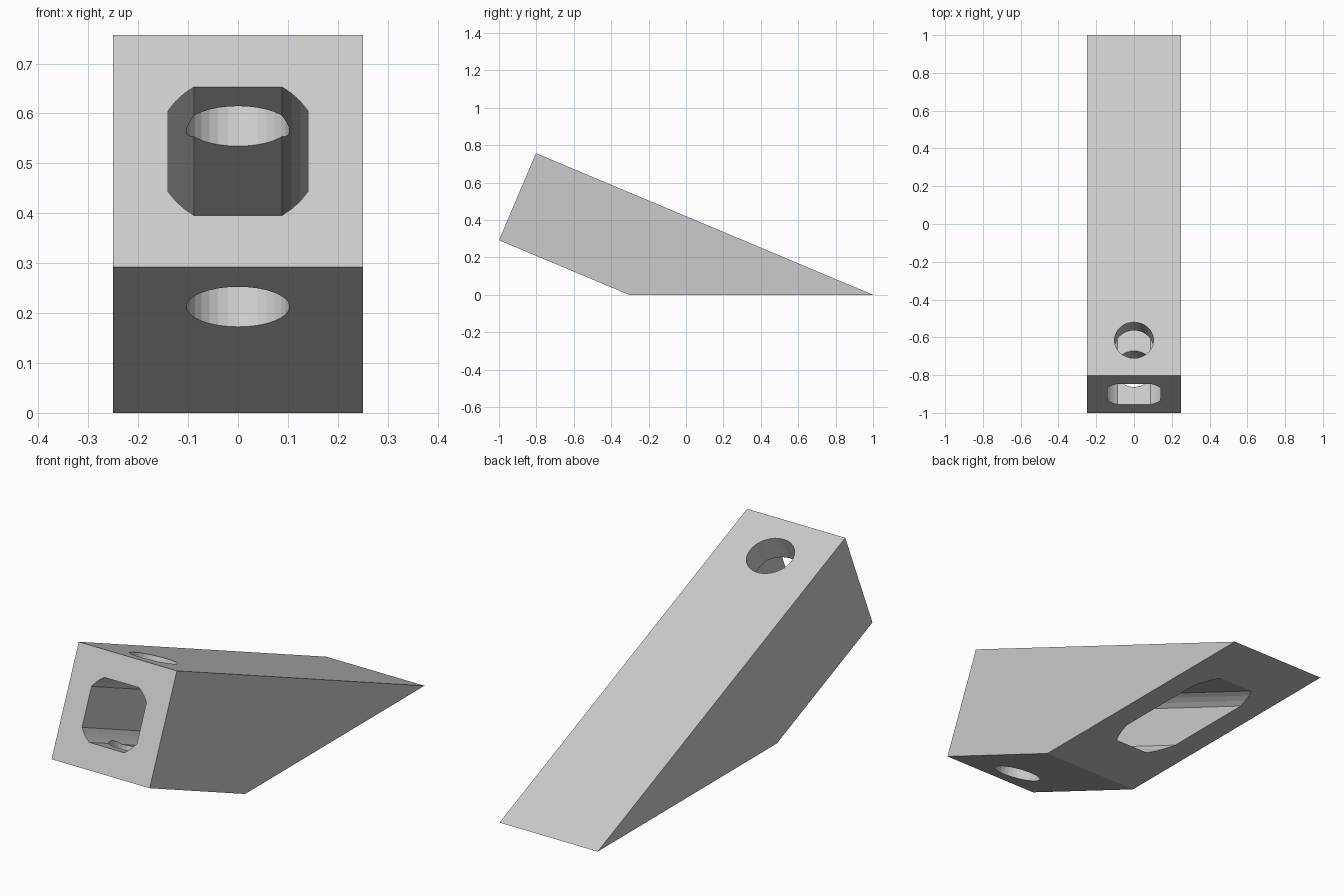
import bpy, bmesh
from math import sin, cos, radians, acos, pi, atan2
from mathutils import Matrix, Vector

if "Cube" in bpy.data.objects:
    bpy.data.objects.remove(bpy.data.objects["Cube"])

# Side profile (y, z): a square bar cut off by the ground plane
PROFILE = [(-1, 0.292), (-0.802, 0.757), (1, 0), (-0.305, 0)]
TILT = atan2(0.757, 1.802)


def prism(name, points, depth, matrix):
    """Extrude a 2D outline by depth, centred on its local z, then place it."""
    bm = bmesh.new()
    face = bm.faces.new([bm.verts.new((u, v, -depth / 2)) for u, v in points])
    out = bmesh.ops.extrude_face_region(bm, geom=[face])
    top = [g for g in out["geom"] if isinstance(g, bmesh.types.BMVert)]
    bmesh.ops.translate(bm, verts=top, vec=(0, 0, depth))
    bmesh.ops.transform(bm, matrix=matrix, verts=bm.verts)
    bmesh.ops.recalc_face_normals(bm, faces=bm.faces)
    mesh = bpy.data.meshes.new(name)
    bm.to_mesh(mesh)
    bm.free()
    obj = bpy.data.objects.new(name, mesh)
    bpy.context.collection.objects.link(obj)
    return obj


def frame(u, v, w, origin):
    m = Matrix((u, v, w)).transposed().to_4x4()
    m.translation = Vector(origin)
    return m


X = Vector((1, 0, 0))
ALONG = Vector((0, cos(TILT), -sin(TILT)))
UP = Vector((0, sin(TILT), cos(TILT)))

# Sloping body
body = prism("angled_block", PROFILE, 0.5,
             frame(Vector((0, 1, 0)), Vector((0, 0, 1)), X, (0, 0, 0)))

# Lengthwise channel: square with corners rounded off by a circle
R, HALF = 0.1655, 0.14
a0 = acos(HALF / R)
a1 = pi / 2 - a0
outline = []
for q in range(4):
    for i in range(4):
        a = q * pi / 2 + a0 + (a1 - a0) * i / 3
        outline.append((R * cos(a), R * sin(a)))
channel = prism("channel_cutter", outline, 6,
                frame(X, UP, ALONG, (0, -0.901, 0.5245)))

# Round hole crossing the bar near its upper end
circle = [(0.1035 * cos(2 * pi * i / 32), 0.1035 * sin(2 * pi * i / 32)) for i in range(32)]
hole = prism("cross_hole_cutter", circle, 2,
             frame(X, ALONG, UP, (0, -0.615, 0.679)))

for cutter in (channel, hole):
    mod = body.modifiers.new(cutter.name, 'BOOLEAN')
    mod.operation = 'DIFFERENCE'
    mod.solver = 'EXACT'
    mod.object = cutter
    bpy.context.view_layer.objects.active = body
    bpy.ops.object.modifier_apply(modifier=mod.name)
    bpy.data.objects.remove(cutter)
